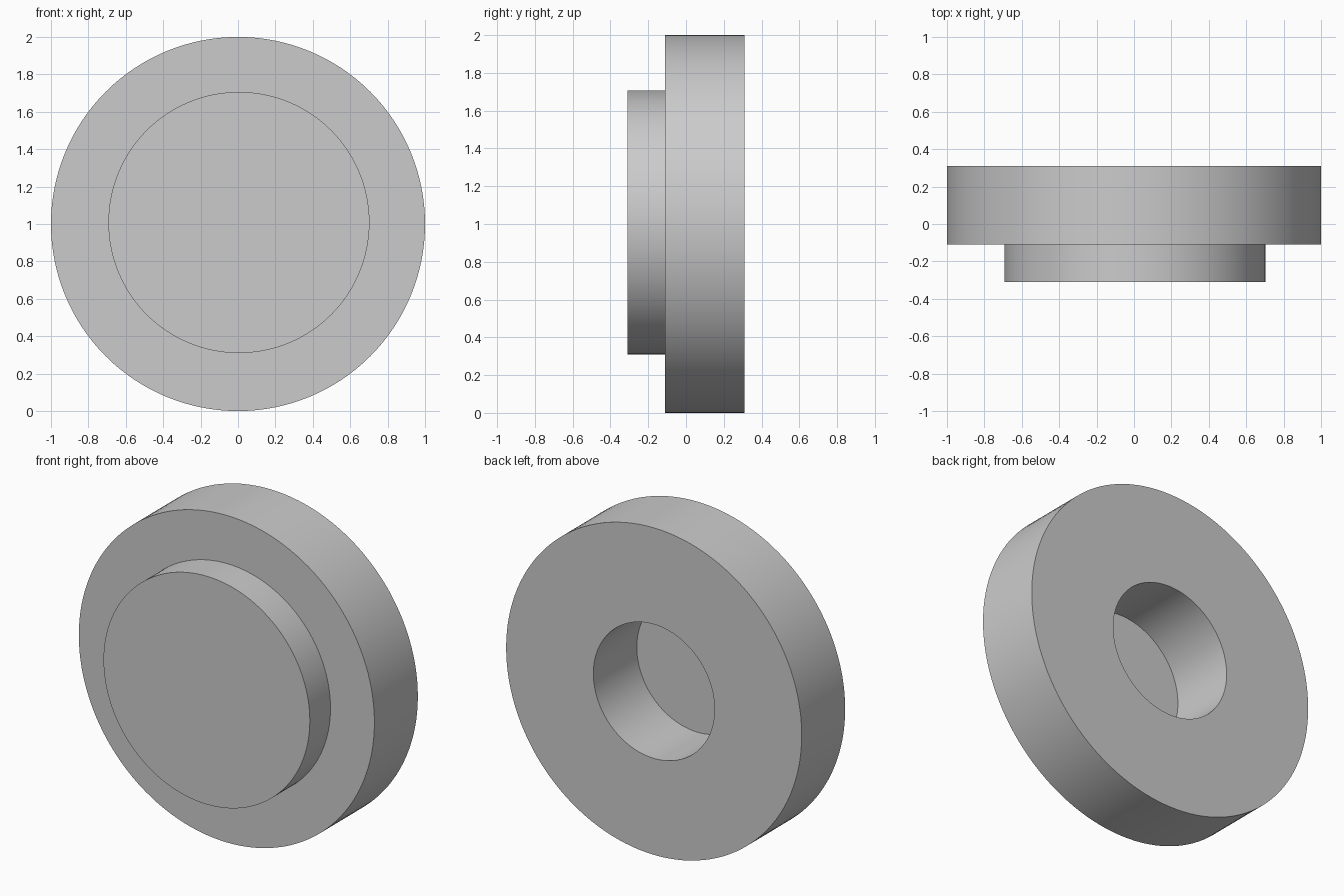
import bpy
import bmesh
import math

SEGMENTS = 128
FRONT, STEP, BACK = -0.31, -0.11, 0.31

cube = bpy.data.objects.get("Cube")
if cube:
    bpy.data.objects.remove(cube, do_unlink=True)

grey = bpy.data.materials.new("plain grey")
grey.use_nodes = True
grey.diffuse_color = (0.6, 0.6, 0.6, 1)
grey.node_tree.nodes["Principled BSDF"].inputs["Base Color"].default_value = grey.diffuse_color


def lathe(name, profile, x, z):
    """Spin a (radius, y) profile about the y axis through (x, z)."""
    bm = bmesh.new()
    verts = [bm.verts.new((r, y, 0)) for r, y in profile]
    edges = [bm.edges.new(pair) for pair in zip(verts, verts[1:])]
    bmesh.ops.spin(bm, geom=verts + edges, cent=(0, 0, 0), axis=(0, 1, 0),
                   angle=math.tau, steps=SEGMENTS, use_duplicate=False)
    bmesh.ops.remove_doubles(bm, verts=bm.verts, dist=0.0001)
    # Close any open end with a flat cap
    rims = [e for e in bm.edges if e.is_boundary]
    if rims:
        bmesh.ops.holes_fill(bm, edges=rims, sides=0)
    bmesh.ops.recalc_face_normals(bm, faces=bm.faces)
    mesh = bpy.data.meshes.new(name)
    bm.to_mesh(mesh)
    bm.free()
    mesh.materials.append(grey)
    obj = bpy.data.objects.new(name, mesh)
    obj.location = (x, 0, z)
    bpy.context.collection.objects.link(obj)
    bpy.ops.object.select_all(action='DESELECT')
    obj.select_set(True)
    bpy.context.view_layer.objects.active = obj
    bpy.ops.object.shade_smooth_by_angle(angle=math.radians(30))
    return obj


# Thick ring with a round bore through it
lathe("outer_ring", [(0.41, STEP), (1, STEP), (1, BACK), (0.41, BACK), (0.41, STEP)], 0, 1)

# Slightly offset front disc that closes the bore
lathe("front_disc", [(0.698, FRONT), (0.698, STEP)], 0.005, 1.008)
